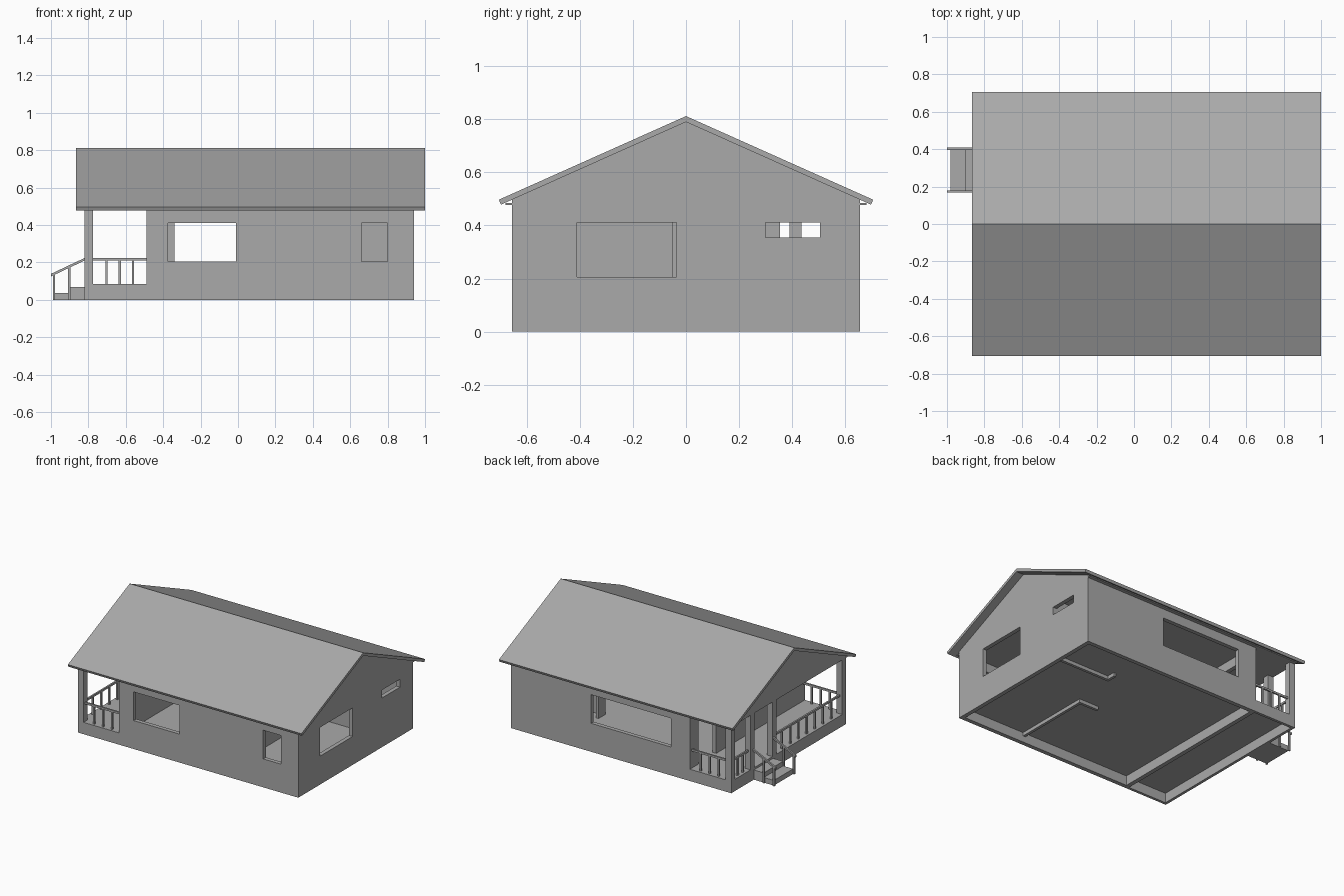
import bpy
import bmesh
from mathutils import Vector

old = bpy.data.objects.get("Cube")
if old:
    bpy.data.objects.remove(old)

grey = bpy.data.materials.new("plain grey")
grey.use_nodes = True
grey.diffuse_color = (0.4, 0.4, 0.4, 1)
grey.node_tree.nodes["Principled BSDF"].inputs["Base Color"].default_value = (0.4, 0.4, 0.4, 1)


def add_prism(bm, pts, a, b, axis="x"):
    """Extrude a (horizontal, z) profile from a to b along x or y."""
    def place(p, d):
        return (d, p[0], p[1]) if axis == "x" else (p[0], d, p[1])
    face = bm.faces.new([bm.verts.new(place(p, a)) for p in pts])
    ext = bmesh.ops.extrude_face_region(bm, geom=[face])["geom"]
    move = Vector((b - a, 0, 0)) if axis == "x" else Vector((0, b - a, 0))
    bmesh.ops.translate(bm, vec=move, verts=[g for g in ext if isinstance(g, bmesh.types.BMVert)])


def add_box(bm, x, y, z):
    add_prism(bm, [(y[0], z[0]), (y[1], z[0]), (y[1], z[1]), (y[0], z[1])], *x)


def finish(name, bm):
    bmesh.ops.recalc_face_normals(bm, faces=bm.faces)
    mesh = bpy.data.meshes.new(name)
    bm.to_mesh(mesh)
    bm.free()
    mesh.materials.append(grey)
    obj = bpy.data.objects.new(name, mesh)
    bpy.context.collection.objects.link(obj)
    return obj


def boxes(name, items):
    bm = bmesh.new()
    for item in items:
        add_box(bm, *item)
    return finish(name, bm)


def prism(name, pts, a, b, axis="x"):
    bm = bmesh.new()
    add_prism(bm, pts, a, b, axis)
    return finish(name, bm)


def cut(obj, items):
    """Cut box-shaped openings and bake the result."""
    for item in items:
        cutter = boxes("cutter", [item])
        cutter.hide_render = True
        mod = obj.modifiers.new("opening", "BOOLEAN")
        mod.operation = "DIFFERENCE"
        mod.solver = "EXACT"
        mod.object = cutter
        bpy.context.view_layer.update()
        graph = bpy.context.evaluated_depsgraph_get()
        mesh = bpy.data.meshes.new_from_object(obj.evaluated_get(graph))
        obj.modifiers.clear()
        obj.data = mesh
        bpy.data.objects.remove(cutter)


# Main dimensions
PORCH, ROOM, END = -0.82, -0.49, 0.94
W, T = 0.655, 0.03
FLOOR, EAVE, RIDGE = 0.085, 0.478, 0.79
SLOPE = 0.447
SILL, HEAD = 0.205, 0.412

# House walls with windows and door
walls = boxes("house_walls", [((ROOM, END), (-W, W), (0, EAVE))])
cut(walls, [
    ((ROOM + T, END - T), (T - W, W - T), (-1, 1)),
    ((-0.375, -0.01), (-0.8, -0.5), (SILL, HEAD)),
    ((0.66, 0.80), (-0.8, -0.5), (SILL, HEAD)),
    ((-0.34, 0.30), (0.5, 0.8), (SILL, HEAD)),
    ((0.85, 1.1), (-0.41, -0.035), (SILL, HEAD)),
    ((0.85, 1.1), (0.30, 0.505), (0.355, HEAD)),
    ((-0.6, -0.4), (0.355, 0.56), (FLOOR, HEAD)),
])

# Inside partitions
P0 = 0.045
boxes("partitions", [
    ((0.40, 0.42), (T - W, -0.05), (P0, EAVE)),
    ((0.26, 0.40), (-0.07, -0.05), (P0, EAVE)),
    ((0.47, END - T), (0.275, 0.295), (P0, EAVE)),
    ((0.45, 0.47), (0.275, 0.355), (P0, EAVE)),
    ((0.45, 0.47), (0.585, W - T), (P0, EAVE)),
])

# Floors and porch base
boxes("house_floor", [((ROOM + T, END - T), (T - W, W - T), (0.07, FLOOR))])
base = boxes("porch_base", [((PORCH, ROOM), (-W, W), (0, FLOOR))])
cut(base, [((PORCH + 0.02, ROOM - 0.001), (0.02 - W, W - 0.02), (-1, 0.07))])

# Ceiling, gables and roof
boxes("ceiling", [((PORCH, END), (-0.68, 0.68), (EAVE, 0.484))])
gable = [(-W, EAVE), (W, EAVE), (W, RIDGE - SLOPE * W), (0, RIDGE), (-W, RIDGE - SLOPE * W)]
prism("left_gable", gable, END - T, END)
prism("right_gable", gable, PORCH, PORCH + T)
under = RIDGE - SLOPE * 0.697
prism("roof", [(-0.697, under), (0, RIDGE), (0.697, under),
               (0.705, 0.497), (0, 0.812), (-0.705, 0.497)], -0.865, 1.0)

# Porch posts
PW = 0.045
INNER = PORCH + PW
post_starts = [-W, 0.14, 0.39, W - PW]
boxes("porch_posts", [((PORCH, INNER), (y, y + PW), (FLOOR, EAVE)) for y in post_starts])

# Porch railings
R = 0.012
RAIL = (0.21, 0.224)


def railing(name, start, end, count, fixed, along_x):
    def bar(a, b, z):
        across = (fixed - R / 2, fixed + R / 2)
        return ((a, b), across, z) if along_x else (across, (a, b), z)
    step = (end - start) / (count + 1)
    items = [bar(start, end, RAIL)]
    for i in range(1, count + 1):
        c = start + i * step
        items.append(bar(c - R / 2, c + R / 2, (FLOOR, RAIL[0])))
    boxes(name, items)


mid = PW / 2
railing("front_railing", INNER, ROOM, 3, mid - W, True)
railing("back_railing", INNER, ROOM, 3, W - mid, True)
railing("long_end_railing", PW - W, 0.14, 7, PORCH + mid, False)
railing("short_end_railing", 0.435, W - PW, 2, PORCH + mid, False)

# Entry steps
prism("entry_steps", [(-0.98, 0), (PORCH, 0), (PORCH, 0.07), (-0.90, 0.07),
                      (-0.90, 0.037), (-0.98, 0.037)], 0.178, 0.398, "y")

# Sloping handrails with their uprights
for side, y in (("front", 0.168), ("back", 0.396)):
    prism(side + "_handrail", [(-1.0, 0.125), (PORCH, 0.21), (PORCH, 0.224), (-1.0, 0.139)],
          y, y + R, "y")
    boxes(side + "_handrail_uprights", [
        ((-0.99, -0.978), (y, y + R), (0, 0.134)),
        ((-0.908, -0.896), (y, y + R), (0, 0.174)),
    ])
